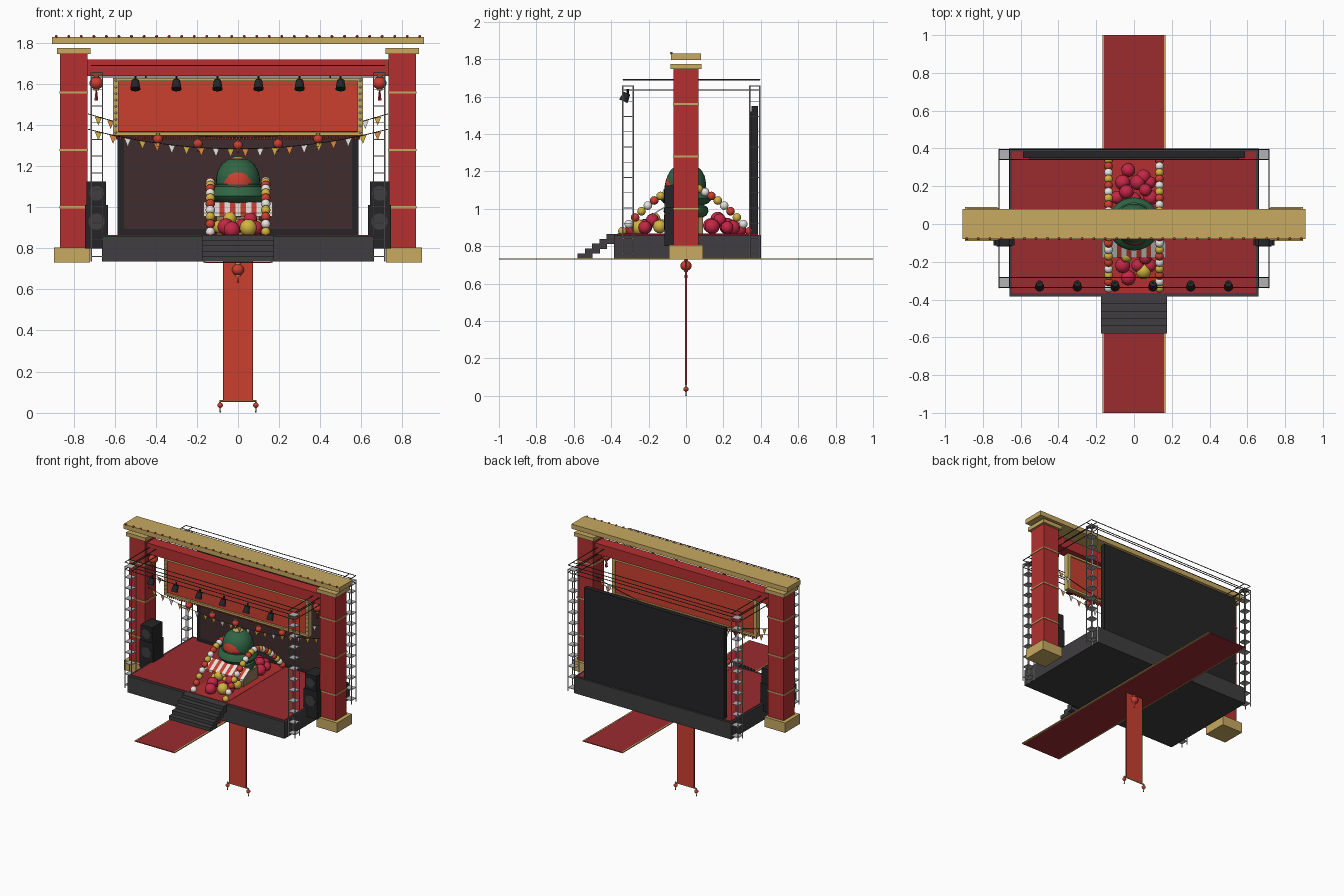
import bpy, bmesh, math, random
from mathutils import Vector, Matrix

if "Cube" in bpy.data.objects:
    bpy.data.objects.remove(bpy.data.objects["Cube"])

random.seed(4)
RED, DARK, GOLD = (.46, .03, .03), (.05, .047, .05), (.58, .4, .12)
CRIMSON, BRIGHT, GREEN = (.33, .025, .03), (.6, .05, .03), (.03, .13, .06)
BLACK, STEEL, WHITE = (.018, .018, .02), (.45, .45, .47), (.8, .78, .74)
ORANGE, WOOD, MAROON, YELLOW = (.75, .25, .05), (.32, .2, .09), (.05, .025, .027), (.65, .45, .05)
PINK = (.55, .02, .06)
parts = {}


def part(name, color, smooth=False):
    if name not in parts:
        parts[name] = (bmesh.new(), color, smooth)
    return parts[name][0]


def box(name, color, x, y, z, rot=None):
    c = Vector(((x[0]+x[1])/2, (y[0]+y[1])/2, (z[0]+z[1])/2))
    m = Matrix.Translation(c) @ (rot or Matrix()) @ Matrix.Diagonal((x[1]-x[0], y[1]-y[0], z[1]-z[0], 1))
    bmesh.ops.create_cube(part(name, color), size=1, matrix=m)


def ball(name, color, p, r, s=(1, 1, 1), seg=14):
    bmesh.ops.create_uvsphere(part(name, color, True), u_segments=seg, v_segments=max(6, seg*2//3), radius=r,
                              matrix=Matrix.Translation(p) @ Matrix.Diagonal((*s, 1)))


def rod(name, color, a, b, r, r2=None, seg=6):
    a, b = Vector(a), Vector(b)
    q = (b-a).to_track_quat('Z', 'Y').to_matrix().to_4x4()
    bmesh.ops.create_cone(part(name, color, True), cap_ends=True, segments=seg, radius1=r, radius2=r if r2 is None else r2,
                          depth=(b-a).length, matrix=Matrix.Translation((a+b)/2) @ q)


def lathe(name, color, prof, seg=32):
    bm = part(name, color, True)
    vs = [bm.verts.new((r, 0, z)) for r, z in prof]
    es = [bm.edges.new(e) for e in zip(vs, vs[1:])]
    bmesh.ops.spin(bm, geom=vs+es, axis=(0, 0, 1), cent=(0, 0, 0), angle=2*math.pi, steps=seg, use_merge=True)
    bmesh.ops.remove_doubles(bm, verts=bm.verts, dist=1e-5)
    bmesh.ops.recalc_face_normals(bm, faces=bm.faces)


def lantern(x, y, z, r, tail):
    ball("lanterns", BRIGHT, (x, y, z), r, (1, 1, .92))
    for s in (-1, 1):
        rod("lantern_caps", GOLD, (x, y, z+s*r*.85), (x, y, z+s*r*1.08), r*.4, seg=10)
    if tail:
        rod("lantern_tassels", CRIMSON, (x, y, z-r), (x, y, z-r-tail), r*.12, r*.3)


# ground carpet with gold edges
box("carpet_runner", CRIMSON, (-.158, .158), (-1, 1), (.728, .734))
for s in (-1, 1):
    box("carpet_trim", GOLD, sorted((s*.158, s*.168)), (-1, 1), (.728, .735))

# stage, top carpet and steps
box("stage", DARK, (-.66, .66), (-.385, .4), (.735, .86))
box("stage_carpet", CRIMSON, (-.645, .645), (-.365, .385), (.858, .865))
box("stage_runner", RED, (-.155, .155), (-.365, .345), (.862, .867))
for i in range(5):
    box("stage_steps", DARK, (-.175, .175), (-.58+i*.039, -.5+i*.039), (.735+i*.0255, .762+i*.0255))

# pillars with bases, bands and capitals
for s in (-1, 1):
    X = lambda a, b: sorted((s*a, s*b))
    box("pillars", RED, X(.734, .866), (-.066, .066), (.8, 1.75))
    box("pillar_bases", GOLD, X(.722, .895), (-.09, .09), (.73, .805))
    box("pillar_capitals", GOLD, X(.718, .882), (-.084, .084), (1.747, 1.775))
    for z in (1.0, 1.28, 1.56):
        box("pillar_bands", GOLD, X(.73, .87), (-.07, .07), (z-.005, z+.005))

# cornice with bulbs, beam
box("cornice", GOLD, (-.907, .907), (-.08, .08), (1.795, 1.83))
box("cross_beam", RED, (-.74, .74), (-.045, .045), (1.64, 1.72))
for i in range(30):
    ball("cornice_bulbs", BRIGHT, (-.885+i*1.77/29, -.078, 1.832), .007, seg=8)

# header panel with frame, bulbs and fringe
box("header_panel", BRIGHT, (-.585, .585), (-.012, .012), (1.37, 1.615))
for s in (-1, 1):
    box("header_frame", GOLD, sorted((s*.582, s*.608)), (-.02, .02), (1.35, 1.63))
    for i in range(9):
        ball("header_bulbs", WHITE, (s*.595, -.022, 1.365+i*.0315), .006, seg=8)
    rod("header_hangers", DARK, (s*.45, 0, 1.62), (s*.45, 0, 1.65), .004)
for z in (1.358, 1.622):
    box("header_frame", GOLD, (-.6, .6), (-.02, .02), (z-.008, z+.008))
for i in range(70):
    x = -.59+i*1.18/69
    rod("header_fringe", BRIGHT, (x, 0, 1.352), (x, 0, 1.33), .003, .006, 5)

# rear screen
box("screen_case", BLACK, (-.588, .588), (.35, .385), (.86, 1.55))
box("screen_face", MAROON, (-.556, .556), (.345, .352), (.895, 1.52))

# lighting towers and roof truss
for s in (-1, 1):
    for yc in (-.31, .368):
        for dx in (-.027, .027):
            for dy in (-.027, .027):
                rod("tower_chords", STEEL, (s*.687+dx, yc+dy, .735), (s*.687+dx, yc+dy, 1.66), .004)
        for i in range(12):
            z = .76+i*.0815
            box("tower_plates", STEEL, (s*.687-.028, s*.687+.028), (yc-.028, yc+.028), (z-.002, z+.002))
    for z in (1.635, 1.69):
        for x in (.66, .714):
            rod("roof_truss", DARK, (s*x, -.337, z), (s*x, .395, z), .003)
for z in (1.635, 1.69):
    for y in (-.337, -.283, .341, .395):
        rod("roof_truss", DARK, (-.714, y, z), (.714, y, z), .003)

# spotlights on the front truss
for i in range(6):
    x = -.5+i*.2
    rod("spotlights", BLACK, (x, -.335, 1.575), (x, -.315, 1.618), .025, .018, 14)
    rod("spotlight_clamps", BLACK, (x, -.312, 1.61), (x, -.312, 1.64), .006)

# speaker stacks
for s in (-1, 1):
    for x, z in (((.632, .745), (.8, 1.01)), ((.642, .737), (1.012, 1.125))):
        box("speakers", BLACK, sorted((s*x[0], s*x[1])), (-.115, .01), z)
    for z, r in ((.93, .04), (1.068, .036)):
        rod("speaker_cones", DARK, (s*.689, -.112, z), (s*.689, -.118, z), r, seg=20)
    lantern(s*.69, -.03, 1.605, .034, .05)

# bunting strings with flags and small lanterns
def bunting(mid, rise, y, flags):
    f = lambda x: mid+rise*(x/.73)**2
    pts = [-.73+i*1.46/24 for i in range(25)]
    for a, b in zip(pts, pts[1:]):
        rod("bunting_string", DARK, (a, y, f(a)), (b, y, f(b)), .002, seg=4)
    for i, x in enumerate(flags):
        name, col = (("flags_gold", YELLOW), ("flags_orange", ORANGE), ("flags_white", WHITE))[i % 3]
        bm = part(name, col)
        vs = [bm.verts.new((x+dx, y, f(x)+dz)) for dx, dz in ((-.017, 0), (.017, 0), (0, -.042))]
        g = bmesh.ops.extrude_face_region(bm, geom=[bm.faces.new(vs)])['geom']
        bmesh.ops.translate(bm, vec=(0, .003, 0), verts=[v for v in g if isinstance(v, bmesh.types.BMVert)])


bunting(1.285, .095, -.035, [-.68+i*1.36/19 for i in range(20)])
bunting(1.34, .115, .03, [-.68, -.62, .62, .68])
for i in range(5):
    x = -.39+i*.195
    lantern(x, -.03, 1.302+.2*x*x, .024, .014)

# hanging drop below the stage
box("drop_banner", BRIGHT, (-.072, .072), (-.004, .004), (.06, .735))
for s in (-1, 1):
    box("drop_trim", CRIMSON, sorted((s*.068, s*.073)), (-.006, .006), (.06, .735))
    rod("drop_cords", GOLD, (s*.087, 0, .055), (s*.087, 0, .04), .003)
    lantern(s*.087, 0, .036, .014, .022)
rod("drop_rod", GOLD, (-.09, 0, .057), (.09, 0, .057), .005, seg=8)
lantern(0, 0, .695, .03, .035)

# centrepiece: tiered body, domed top with bright front, gold finial
lathe("tiered_body", GREEN, [(0, .95), (.085, .95), (.11, .965), (.12, .985), (.115, 1.01), (.095, 1.02), (.12, 1.03),
      (.14, 1.055), (.132, 1.085), (.105, 1.105), (.107, 1.14), (.1, 1.175), (.08, 1.21), (.045, 1.235), (0, 1.24)])
ball("dome_front", BRIGHT, (0, -.035, 1.115), .09, (.95, .87, 1.15), 24)
lathe("dome_finial", GOLD, [(0, 1.225), (.038, 1.225), (.036, 1.238), (.015, 1.247), (0, 1.248)], 20)
lathe("body_collar", GREEN, [(.1, 1.098), (.112, 1.1), (.114, 1.11), (.104, 1.115), (.1, 1.098)])
box("stall_counter", WOOD, (-.105, .105), (-.09, .09), (.866, .955))
tilt = Matrix.Rotation(math.radians(32), 4, 'X')
for i in range(13):
    x = -.169+i*.026
    n, c = (("awning_white", WHITE), ("awning_red", BRIGHT))[i % 2]
    box(n, c, (x, x+.026), (-.185, -.085), (.993, .999), tilt)
    box(n, c, (x, x+.026), (-.18, -.175), (.955, .972))

# bead arches on both sides
for s in (-1, 1):
    for i in range(21):
        y = -.34+i*.034
        n, c = (("beads_white", WHITE), ("beads_gold", YELLOW), ("beads_red", BRIGHT))[(i*2+(s > 0)) % 3]
        ball(n, c, (s*.135, y, 1.125-.245*(abs(y)/.34)**1.6), .023, seg=12)

# heaps of balls before and behind the centrepiece
for side in (-1, 1):
    for x, y, z in ((-.09, .14, .905), (0, .13, .91), (.09, .14, .905), (-.06, .22, .905), (.02, .22, .91), (.085, .22, .9),
                    (-.04, .17, .945), (.05, .25, .9), (-.03, .285, .89), (.06, .18, .94)):
        gold = side < 0 and random.random() < .4
        ball("heap_gold" if gold else "heap_red", YELLOW if gold else PINK,
             (x, side*y, z), random.uniform(.032, .043))

# turn every part into an object
for name, (bm, color, smooth) in parts.items():
    me = bpy.data.meshes.new(name)
    bm.to_mesh(me)
    bm.free()
    ob = bpy.data.objects.new(name, me)
    bpy.context.collection.objects.link(ob)
    mat = bpy.data.materials.new(name)
    mat.diffuse_color = (*color, 1)
    mat.use_nodes = True
    mat.node_tree.nodes["Principled BSDF"].inputs["Base Color"].default_value = mat.diffuse_color
    me.materials.append(mat)
    if smooth:
        bpy.ops.object.select_all(action='DESELECT')
        ob.select_set(True)
        bpy.context.view_layer.objects.active = ob
        bpy.ops.object.shade_smooth_by_angle(angle=math.radians(40))
